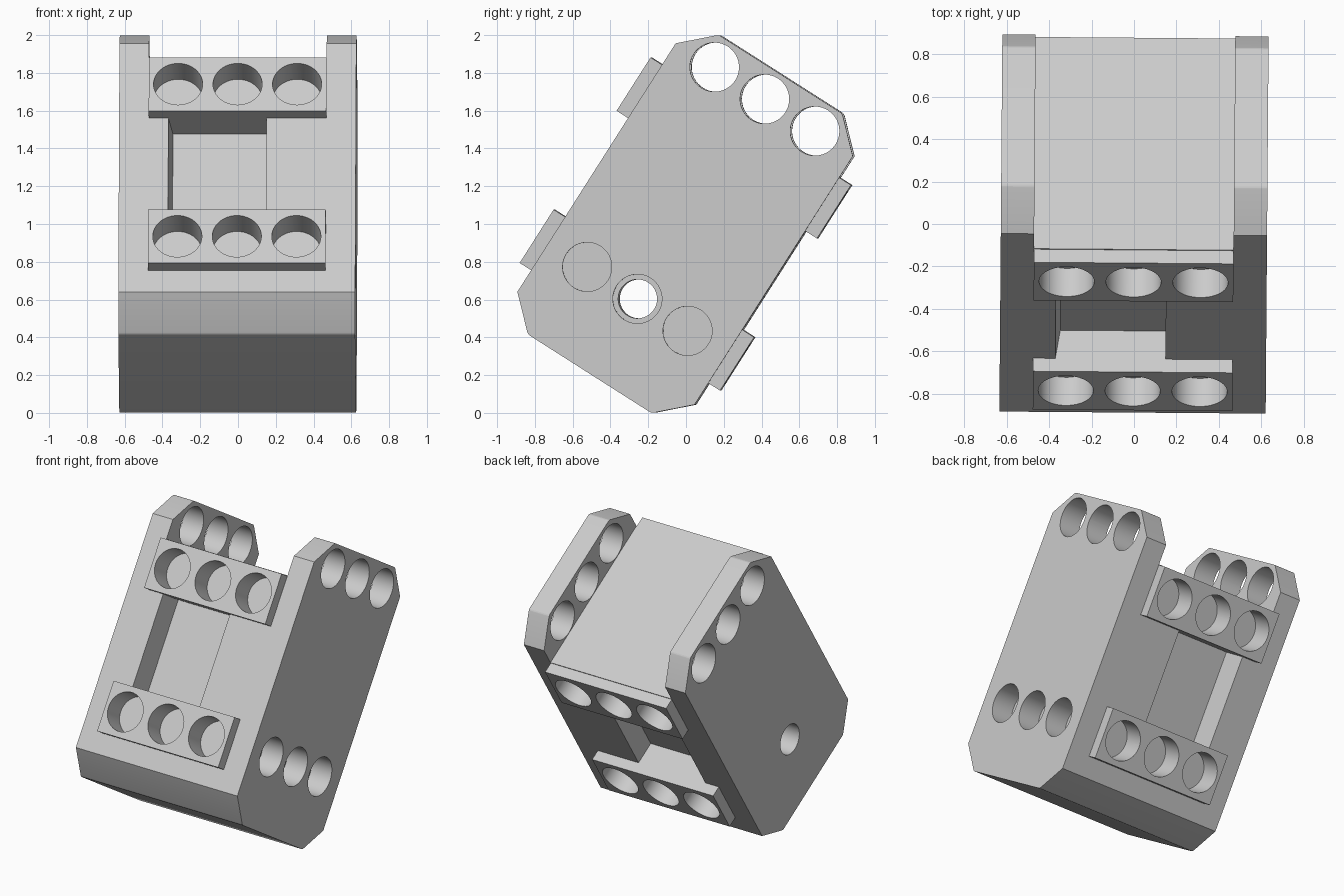
import bpy
import bmesh
from math import radians
from mathutils import Matrix, Vector

if "Cube" in bpy.data.objects:
    bpy.data.objects.remove(bpy.data.objects["Cube"], do_unlink=True)

# Main sizes of the block, before it is tilted
WIDTH, DEPTH, HEIGHT = 0.627, 0.556, 0.94    # half sizes
WALL = 0.157                                 # ear thickness and hole depth
PITCH, RADIUS = 0.315, 0.13                  # hole spacing and radius
PLATE_FACE, PLATE_LOW, PLATE_HIGH = 0.629, 0.31, 0.645
EAR = WIDTH - WALL
TILT = (Matrix.Translation((0, 0, 1)) @ Matrix.Rotation(radians(-0.45), 4, "Z")
        @ Matrix.Rotation(radians(-32.5), 4, "X"))

grey = bpy.data.materials.new("light grey")
grey.use_nodes = True
grey.diffuse_color = (0.6, 0.6, 0.6, 1)
grey.node_tree.nodes["Principled BSDF"].inputs["Base Color"].default_value = (0.6, 0.6, 0.6, 1)


def make_object(name, bm):
    bmesh.ops.recalc_face_normals(bm, faces=bm.faces[:])
    mesh = bpy.data.meshes.new(name)
    bm.to_mesh(mesh)
    bm.free()
    mesh.materials.append(grey)
    obj = bpy.data.objects.new(name, mesh)
    bpy.context.collection.objects.link(obj)
    return obj


def prism(points, offset):
    bm = bmesh.new()
    face = bm.faces.new([bm.verts.new(p) for p in points])
    made = bmesh.ops.extrude_face_region(bm, geom=[face])["geom"]
    bmesh.ops.translate(bm, vec=offset, verts=[g for g in made if isinstance(g, bmesh.types.BMVert)])
    return bm


def box(name, x, y, z):
    corners = [(x[0], y[0], z[0]), (x[1], y[0], z[0]), (x[1], y[1], z[0]), (x[0], y[1], z[0])]
    return make_object(name, prism(corners, (0, 0, z[1] - z[0])))


def cylinder(start, end, radius):
    start, end = Vector(start), Vector(end)
    axis = end - start
    turn = axis.to_track_quat("Z", "Y").to_matrix().to_4x4()
    bm = bmesh.new()
    bmesh.ops.create_cone(bm, cap_ends=True, segments=48, radius1=radius, radius2=radius,
                          depth=axis.length, matrix=Matrix.Translation((start + end) / 2) @ turn)
    return make_object("hole_cutter", bm)


def cut(obj, cutter):
    cutter.hide_render = True
    mod = obj.modifiers.new("cut", "BOOLEAN")
    mod.operation = "DIFFERENCE"
    mod.solver = "EXACT"
    mod.object = cutter
    bpy.context.view_layer.objects.active = obj
    bpy.ops.object.modifier_apply(modifier=mod.name)
    bpy.data.objects.remove(cutter, do_unlink=True)


# Block with chamfered corners, slightly rounded where they meet the ends
quarter = [(DEPTH, 0.78), (0.388, HEIGHT)]
outline = (quarter + [(-y, z) for y, z in reversed(quarter)]
           + [(-y, -z) for y, z in quarter] + [(y, -z) for y, z in reversed(quarter)])
bm = prism([(-WIDTH, y, z) for y, z in outline], (2 * WIDTH, 0, 0))
end_edges = [e for e in bm.edges if abs(e.verts[0].co.x - e.verts[1].co.x) > 1
             and abs(e.verts[0].co.z) > HEIGHT - 0.01]
bmesh.ops.bevel(bm, geom=end_edges, offset=0.012, segments=3, profile=0.5, affect="EDGES")
body = make_object("body", bm)

# Slot that leaves two ears at the top
cut(body, box("slot_cutter", (-EAR, EAR), (-1, 1), (0.65, 1.2)))

# Holes through the ears, and a row low on the left side
for y in (-PITCH, 0, PITCH):
    cut(body, cylinder((-1, y, 0.784), (1, y, 0.784), RADIUS))
    cut(body, cylinder((EAR, y, -0.47), (1, y, -0.47), RADIUS))
cut(body, cylinder((-1, 0, -0.47), (1, 0, -0.47), 0.103))

# Recess and two raised hole plates on both the front and the back
parts = [body]
for side, label in ((-1, "front"), (1, "back")):
    inner = side * (DEPTH - WALL)
    outer = side * (DEPTH + 0.001)
    recess = [(-0.366, outer, -PLATE_LOW), (0.153, outer, -PLATE_LOW),
              (0.153, inner, -PLATE_LOW), (-0.343, inner, -PLATE_LOW)]
    cut(body, make_object("recess_cutter", prism(recess, (0, 0, 2 * PLATE_LOW))))
    for level, height in ((1, "upper"), (-1, "lower")):
        plate = box(f"{label}_{height}_plate", (-EAR, EAR),
                    (side * DEPTH, side * PLATE_FACE), (level * PLATE_LOW, level * PLATE_HIGH))
        parts.append(plate)
        for x in (-PITCH, 0, PITCH):
            z = level * (PLATE_LOW + PLATE_HIGH) / 2
            for target in (plate, body):
                cut(target, cylinder((x, side * (PLATE_FACE - WALL), z), (x, side, z), RADIUS))

# Tilt everything and smooth only the round walls
bpy.ops.object.select_all(action="DESELECT")
for part in parts:
    part.data.transform(TILT)
    part.data.update()
    part.select_set(True)
bpy.context.view_layer.objects.active = body
bpy.ops.object.shade_smooth_by_angle(angle=radians(12))
